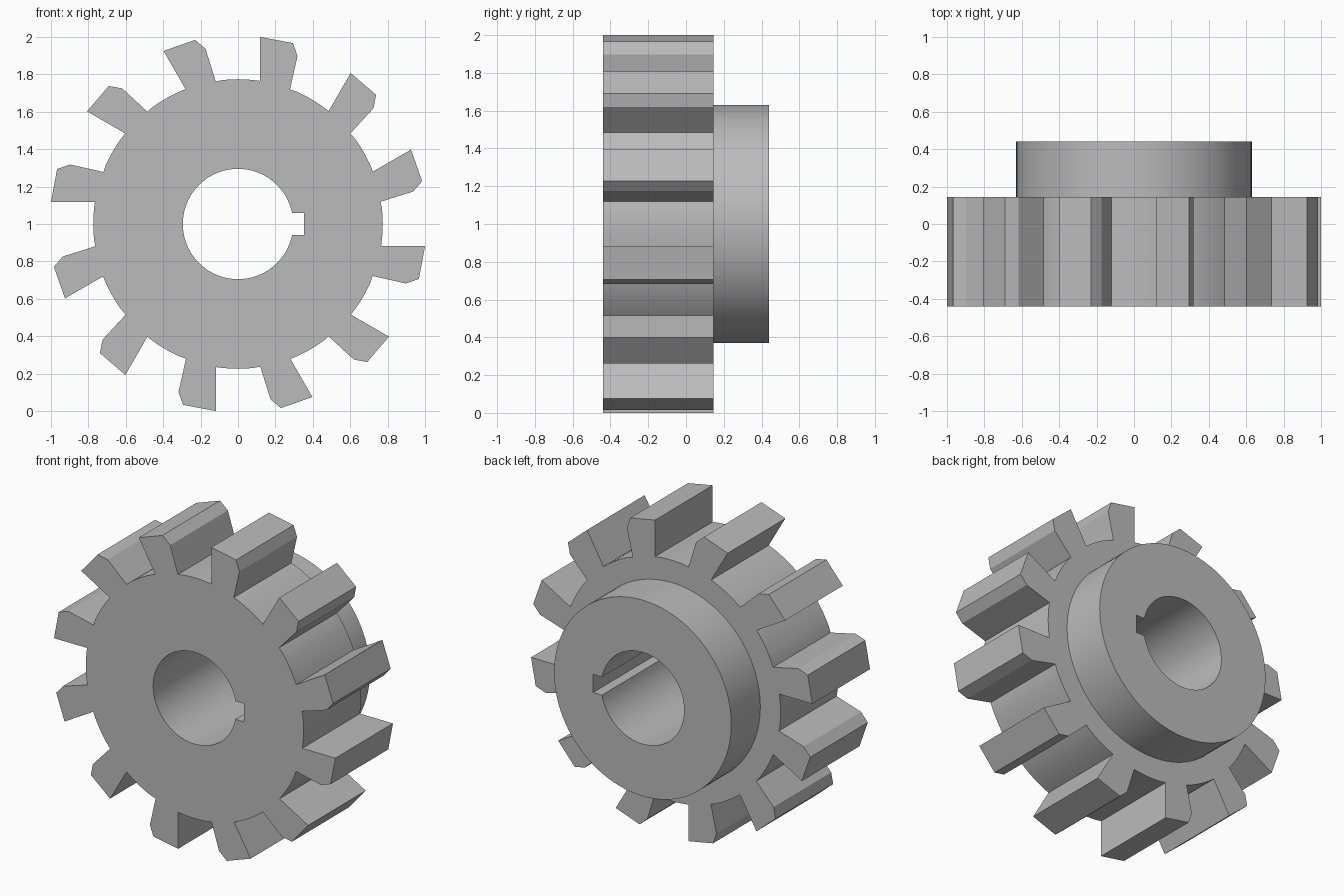
import bpy, bmesh, math
from mathutils import Vector

cube = bpy.data.objects.get("Cube")
if cube:
    bpy.data.objects.remove(cube, do_unlink=True)

steel = bpy.data.materials.new("plain_grey_steel")
steel.use_nodes = True
GREY = (0.5, 0.5, 0.5, 1)
steel.diffuse_color = GREY
steel.node_tree.nodes["Principled BSDF"].inputs["Base Color"].default_value = GREY

FRONT, SHOULDER, BACK = -0.44, 0.145, 0.44
CENTRE_Z = 1.0
TEETH = 12
ROOT_R, HUB_R, BORE_R = 0.774, 0.63, 0.295
KEY_X, KEY_HALF = 0.352, 0.058


def arc(radius, start, end, steps):
    """Points along an arc, anticlockwise, ends included."""
    return [(radius * math.cos(a), radius * math.sin(a))
            for a in (start + (end - start) * i / steps for i in range(steps + 1))]


def tooth_outline():
    """Skewed tooth repeated around the wheel, joined by root arcs."""
    tooth = [(0.278, 0.72), (0.318, 0.898), (0.294, 0.967), (0.118, 1.0), (0.118, 0.765)]
    pitch = math.tau / TEETH
    a_end = math.atan2(tooth[-1][1], tooth[-1][0])
    a_next = math.atan2(tooth[0][1], tooth[0][0]) + pitch
    cell = tooth + arc(ROOT_R, a_end, a_next, 6)[1:-1]
    loop = []
    for i in range(TEETH):
        c, s = math.cos(i * pitch), math.sin(i * pitch)
        loop += [(x * c - z * s, x * s + z * c) for x, z in cell]
    return loop


def bore_outline():
    """Round bore with a square keyway on its left side."""
    a = math.asin(KEY_HALF / BORE_R)
    return arc(BORE_R, a, math.tau - a, 90) + [(KEY_X, -KEY_HALF), (KEY_X, KEY_HALF)]


def ring(bm, loop, y):
    return [bm.verts.new((x, y, z + CENTRE_Z)) for x, z in loop]


def wall(bm, loop, y0, y1):
    """Side surface swept along y; a reversed loop faces inward."""
    a, b = ring(bm, loop, y0), ring(bm, loop, y1)
    for i in range(len(a)):
        j = (i + 1) % len(a)
        bm.faces.new((a[i], b[i], b[j], a[j]))


def cap(bm, outer, inner, y, facing):
    """Flat face between two outlines."""
    edges = []
    for loop in (outer, inner):
        v = ring(bm, loop, y)
        edges += [bm.edges.new((v[i - 1], v[i])) for i in range(len(v))]
    made = bmesh.ops.triangle_fill(bm, use_beauty=True, use_dissolve=False, edges=edges,
                                   normal=Vector((0, facing, 0)))
    for face in made["geom"]:
        if isinstance(face, bmesh.types.BMFace):
            face.normal_update()
            if face.normal.y * facing < 0:
                face.normal_flip()


def finish(bm, name):
    bmesh.ops.remove_doubles(bm, verts=bm.verts, dist=1e-5)
    mesh = bpy.data.meshes.new(name)
    bm.to_mesh(mesh)
    bm.free()
    mesh.materials.append(steel)
    obj = bpy.data.objects.new(name, mesh)
    bpy.context.collection.objects.link(obj)
    bpy.ops.object.select_all(action='DESELECT')
    obj.select_set(True)
    bpy.context.view_layer.objects.active = obj
    bpy.ops.object.shade_smooth_by_angle(angle=math.radians(20))


teeth, bore = tooth_outline(), bore_outline()
hub = arc(HUB_R, 0, math.tau, 96)[:-1]

# Toothed wheel
bm = bmesh.new()
cap(bm, teeth, bore, FRONT, -1)
wall(bm, teeth, FRONT, SHOULDER)
cap(bm, teeth, hub, SHOULDER, 1)
wall(bm, bore[::-1], FRONT, SHOULDER)
finish(bm, "toothed_wheel")

# Rear hub, continuing the keyed bore
bm = bmesh.new()
wall(bm, hub, SHOULDER, BACK)
cap(bm, hub, bore, BACK, 1)
wall(bm, bore[::-1], SHOULDER, BACK)
finish(bm, "rear_hub")
